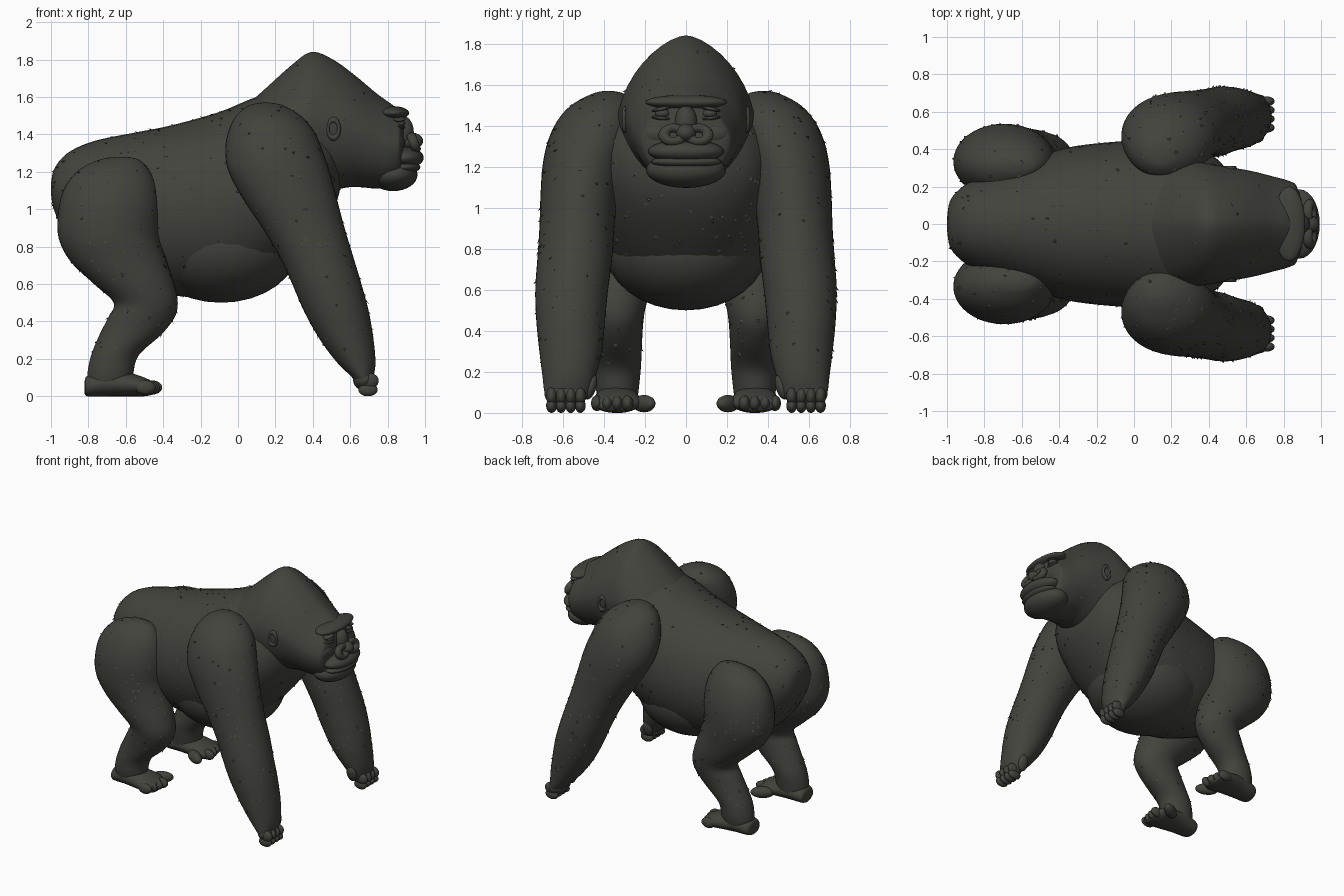
import bpy, bmesh, math, random
from mathutils import Vector, Matrix

cube = bpy.data.objects.get("Cube")
if cube:
    bpy.data.objects.remove(cube, do_unlink=True)

fur = bpy.data.materials.new("dark_fur")
fur.use_nodes = True
fur.diffuse_color = (0.055, 0.056, 0.046, 1)
bsdf = fur.node_tree.nodes["Principled BSDF"]
bsdf.inputs["Base Color"].default_value = fur.diffuse_color
bsdf.inputs["Roughness"].default_value = 0.9

SIDES = (("front_side_", -1), ("back_side_", 1))


def finish(name, bm, smooth=True):
    """Turn a bmesh into a shaded object."""
    mesh = bpy.data.meshes.new(name)
    bm.to_mesh(mesh)
    bm.free()
    mesh.materials.append(fur)
    for p in mesh.polygons:
        p.use_smooth = smooth
    obj = bpy.data.objects.new(name, mesh)
    bpy.context.collection.objects.link(obj)
    return obj


def spline(rows, steps):
    """Catmull-Rom interpolation through whole station rows."""
    out = []
    for i in range(len(rows) - 1):
        quad = [rows[max(0, min(len(rows) - 1, i + k))] for k in (-1, 0, 1, 2)]
        for s in range(steps):
            t = s / steps
            out.append([b + 0.5 * t * (c - a + t * (2*a - 5*b + 4*c - d + t * (3*(b - c) + d - a)))
                        for a, b, c, d in zip(*quad)])
    return out + [list(rows[-1])]


def spow(v, e):
    return math.copysign(abs(v) ** e, v)


def loft(name, rows, axis, side=1, crest=1.0, steps=5, seg=40):
    """Rows are (station, low, high, y low, y high); rings lie across the axis."""
    bm = bmesh.new()
    rings = []
    for t, lo, hi, ylo, yhi in spline(rows, steps):
        ring = []
        for k in range(seg):
            a = math.tau * k / seg
            c, s = math.cos(a), math.sin(a)
            e = crest if s > 0 else 1.0
            u = (lo + hi) / 2 + max(0, hi - lo) / 2 * spow(s, e)
            y = side * ((ylo + yhi) / 2 + max(0, yhi - ylo) / 2 * spow(c, e))
            ring.append(bm.verts.new((t, y, u) if axis == "x" else (u, y, t)))
        rings.append(ring)
    for r, q in zip(rings, rings[1:]):
        for k in range(seg):
            n = (k + 1) % seg
            bm.faces.new((r[k], r[n], q[n], q[k]))
    bm.faces.new(rings[0])
    bm.faces.new(rings[-1])
    bmesh.ops.remove_doubles(bm, verts=bm.verts, dist=0.0005)
    bmesh.ops.recalc_face_normals(bm, faces=bm.faces)
    return finish(name, bm)


def ball(name, loc, size, tilt=0.0, turn=0.0):
    bm = bmesh.new()
    m = (Matrix.Translation(loc) @ Matrix.Rotation(turn, 4, "Z")
         @ Matrix.Rotation(tilt, 4, "X") @ Matrix.Diagonal((*size, 1)))
    bmesh.ops.create_uvsphere(bm, u_segments=28, v_segments=16, radius=1, matrix=m)
    return finish(name, bm)


def ring(name, loc, major, minor, rot, scale):
    bpy.ops.mesh.primitive_torus_add(location=loc, rotation=rot, major_radius=major,
                                     minor_radius=minor, major_segments=24, minor_segments=10)
    obj = bpy.context.object
    obj.name, obj.scale = name, scale
    obj.data.materials.append(fur)
    bpy.ops.object.shade_smooth()


def sym(rows):
    return [(t, lo, hi, -w, w) for t, lo, hi, w in rows]


# Torso and belly
torso = loft("torso", sym([
    (-1, 1.08, 1.14, .03), (-.985, 1.0, 1.21, .12), (-.94, .9, 1.275, .18), (-.87, .8, 1.325, .23),
    (-.75, .69, 1.37, .28), (-.55, .6, 1.41, .35), (-.35, .54, 1.45, .41),
    (-.1, .53, 1.52, .44), (.1, .59, 1.6, .45), (.25, .7, 1.62, .44),
    (.38, .83, 1.56, .39), (.48, .96, 1.46, .31), (.54, 1.08, 1.36, .18), (.55, 1.2, 1.24, .02)]), "x")
ball("belly", (-.09, 0, .81), (.42, .4, .31))

# Neck, skull and pointed crest
head = loft("head", sym([
    (-.02, 1.15, 1.5, .22), (.13, 1.1, 1.63, .32), (.28, 1.08, 1.765, .335), (.39, 1.08, 1.84, .325),
    (.5, 1.1, 1.805, .305), (.62, 1.12, 1.72, .285), (.74, 1.11, 1.62, .255),
    (.83, 1.12, 1.555, .23), (.87, 1.16, 1.52, .2), (.885, 1.25, 1.44, .1)]), "x", crest=1.25)

# Face
ball("brow_ridge", (.83, 0, 1.515), (.085, .2, .036))
ball("upper_lip", (.885, 0, 1.275), (.108, .185, .058))
ball("lower_jaw", (.83, 0, 1.185), (.13, .195, .088))
ball("lower_lip", (.89, 0, 1.225), (.085, .17, .035))
ball("nose_bridge", (.88, 0, 1.41), (.06, .055, .09))
ball("nose_tip", (.925, 0, 1.365), (.065, .05, .045))
for label, s in SIDES:
    ring(label + "nostril", (.94, s * .062, 1.355), .036, .022, (0, math.radians(70), 0), (1, 1.25, 1.2))
    ball(label + "cheek", (.83, s * .13, 1.36), (.06, .09, .06))
    ball(label + "eye", (.865, s * .115, 1.46), (.03, .036, .022))
    ball(label + "upper_eyelid", (.862, s * .118, 1.482), (.035, .052, .011), -s * .2)
    ball(label + "lower_eyelid", (.86, s * .118, 1.437), (.035, .05, .011), s * .1)
    ring(label + "ear_rim", (.51, s * .295, 1.43), .04, .014, (math.pi / 2, 0, 0), (.75, 1.2, 1.2))
    ball(label + "ear_bowl", (.505, s * .285, 1.43), (.028, .018, .045))

# Limbs
arm_rows = [
    (1.57, .13, .17, .36, .4), (1.555, .06, .24, .3, .46), (1.5, -.01, .335, .25, .56),
    (1.42, -.05, .405, .24, .63), (1.32, -.068, .45, .26, .675), (1.2, -.05, .49, .3, .7),
    (1.05, .03, .53, .33, .71), (.9, .13, .57, .35, .715), (.75, .22, .615, .36, .725),
    (.6, .29, .66, .38, .735), (.45, .355, .7, .395, .73), (.3, .44, .725, .41, .715),
    (.18, .53, .735, .44, .7), (.1, .61, .725, .47, .69), (.05, .64, .72, .5, .67)]
leg_rows = [
    (1.28, -.64, -.6, .31, .33), (1.265, -.74, -.53, .26, .37), (1.21, -.85, -.475, .2, .44),
    (1.12, -.925, -.435, .16, .495), (1, -.96, -.42, .135, .53), (.85, -.96, -.42, .135, .535),
    (.72, -.895, -.38, .15, .52), (.6, -.77, -.34, .175, .505), (.5, -.665, -.322, .2, .485),
    (.42, -.695, -.34, .21, .47), (.33, -.74, -.41, .215, .455), (.22, -.785, -.53, .22, .445),
    (.12, -.805, -.56, .23, .44), (.04, -.8, -.57, .24, .42)]
foot_rows = [
    (-.82, .02, .07, .28, .36), (-.805, 0, .11, .25, .41), (-.7, 0, .14, .235, .43),
    (-.58, 0, .125, .225, .45), (-.5, 0, .1, .22, .455), (-.45, .01, .075, .26, .44)]
furry = [(torso, Vector((-1, 0, -.5)), 330), (head, Vector((-1, 0, -.6)), 60)]
for label, s in SIDES:
    furry.append((loft(label + "arm", arm_rows, "z", s), Vector((.3, 0, -1)), 170))
    furry.append((loft(label + "leg", leg_rows, "z", s), Vector((-.2, 0, -1)), 150))

    # Knuckled hand
    ball(label + "palm", (.675, s * .585, .09), (.06, .105, .06))
    for i in range(4):
        y = s * (.515 + i * .047)
        ball(f"{label}knuckle_{i + 1}", (.705, y, .082), (.047, .027, .042))
        ball(f"{label}finger_{i + 1}", (.695, y, .035), (.052, .026, .035))
    ball(label + "thumb", (.655, s * .465, .125), (.04, .027, .062), s * .3)

    # Foot with a splayed big toe
    loft(label + "foot", foot_rows, "x", s)
    for i in range(4):
        ball(f"{label}toe_{i + 1}", (-.46 - i * .012, s * (.285 + i * .05), .047), (.055, .028, .038))
    ball(label + "big_toe", (-.515, s * .205, .045), (.085, .04, .042), turn=-s * .55)

# Short tufts lying along the coat
random.seed(4)
bm = bmesh.new()
for obj, flow, count in furry:
    polys = obj.data.polygons
    for p in random.choices(polys, weights=[q.area for q in polys], k=count):
        n, c = p.normal, p.center
        if c.z < .25 or c.x > .72:
            continue
        lie = (flow - n * flow.dot(n)).normalized()
        across = n.cross(lie) * random.uniform(.006, .014)
        tip = c + lie * random.uniform(.015, .035) + n * random.uniform(.006, .012)
        base = c - n * .003
        a, b, t = (bm.verts.new(v) for v in (base - across, base + across, tip))
        under = bm.verts.new(base + lie * .012)
        for f in ((a, b, t), (b, under, t), (under, a, t)):
            bm.faces.new(f)
bmesh.ops.recalc_face_normals(bm, faces=bm.faces)
finish("fur_tufts", bm, smooth=False)
